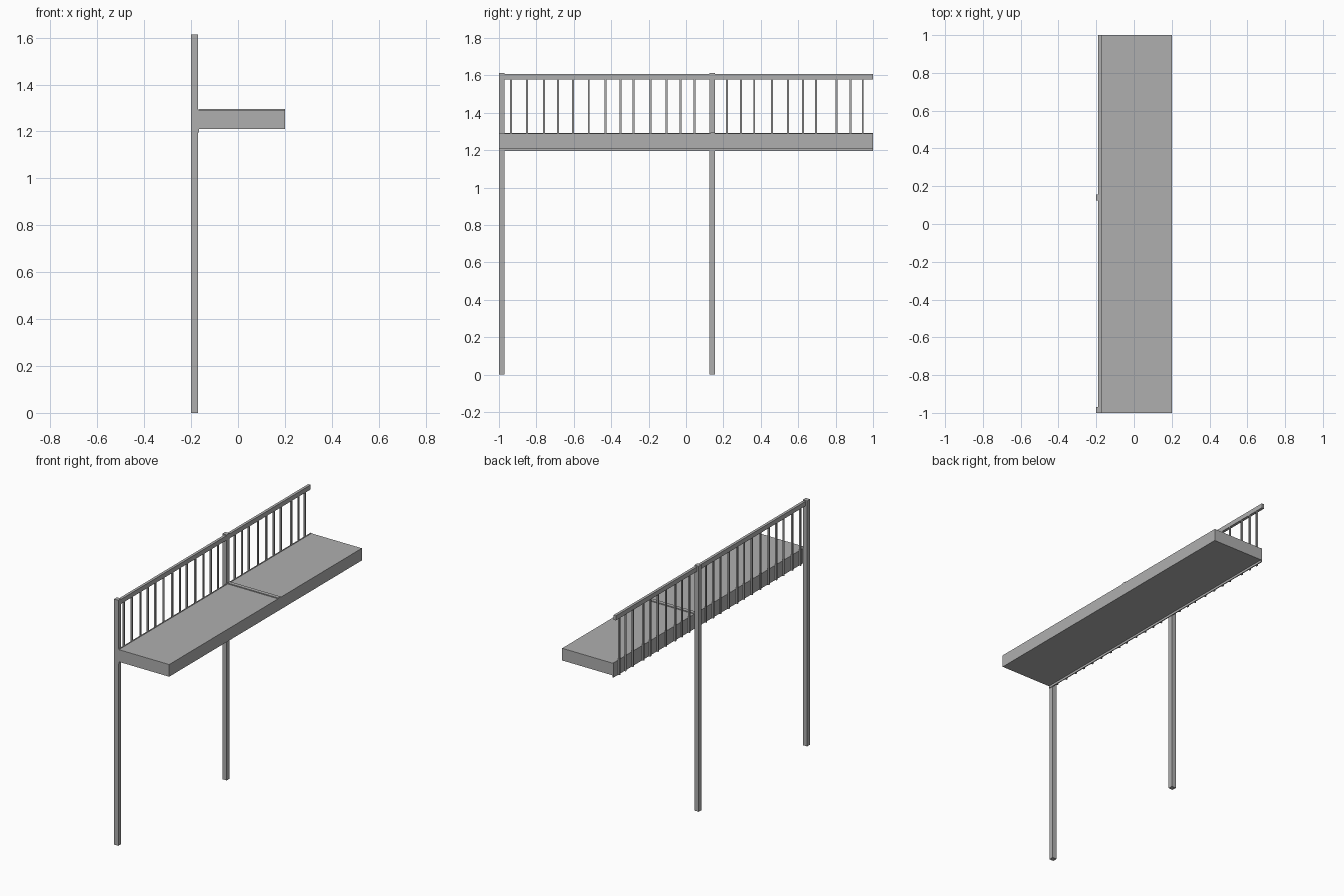
import bpy
import bmesh
from mathutils import Matrix, Vector

cube = bpy.data.objects.get("Cube")
if cube:
    bpy.data.objects.remove(cube, do_unlink=True)

# One plain grey for the whole walkway
grey = bpy.data.materials.new("plain_grey")
grey.use_nodes = True
colour = (0.43, 0.43, 0.43, 1)
grey.diffuse_color = colour
grey.node_tree.nodes["Principled BSDF"].inputs["Base Color"].default_value = colour


def box(name, x, y, z):
    """Axis-aligned box from (low, high) ranges."""
    low, high = Vector((x[0], y[0], z[0])), Vector((x[1], y[1], z[1]))
    mesh = bpy.data.meshes.new(name)
    bm = bmesh.new()
    size = Matrix.Diagonal((*(high - low), 1))
    bmesh.ops.create_cube(bm, size=1, matrix=Matrix.Translation((low + high) / 2) @ size)
    bm.to_mesh(mesh)
    bm.free()
    mesh.materials.append(grey)
    obj = bpy.data.objects.new(name, mesh)
    bpy.context.collection.objects.link(obj)
    return obj


END = 1.0

# Deck slab, with a raised strip over the joint
box("deck", (-0.167, 0.2), (-END, END), (1.21, 1.29))
box("joint_strip", (-0.167, 0.2), (0.13, 0.155), (1.28, 1.296))

# Thin fascia on the railing side
box("fascia", (-0.172, -0.166), (-END, END), (1.196, 1.293))

# Two tall posts
for name, y in (("front_post", -0.985), ("middle_post", 0.14)):
    box(name, (-0.201, -0.17), (y - 0.015, y + 0.015), (0, 1.613))

# Handrail
box("handrail", (-0.19, -0.172), (-END, END), (1.577, 1.607))

# Balusters, fixed to the outside of the fascia
balusters = (-0.935, -0.85, -0.76, -0.685, -0.605, -0.52, -0.43, -0.35,
             -0.28, -0.19, -0.105, -0.03, 0.045, 0.22, 0.295, 0.365,
             0.46, 0.545, 0.625, 0.695, 0.805, 0.88, 0.945)
for i, y in enumerate(balusters):
    box(f"baluster_{i + 1}", (-0.182, -0.172), (y - 0.005, y + 0.005), (1.196, 1.58))
